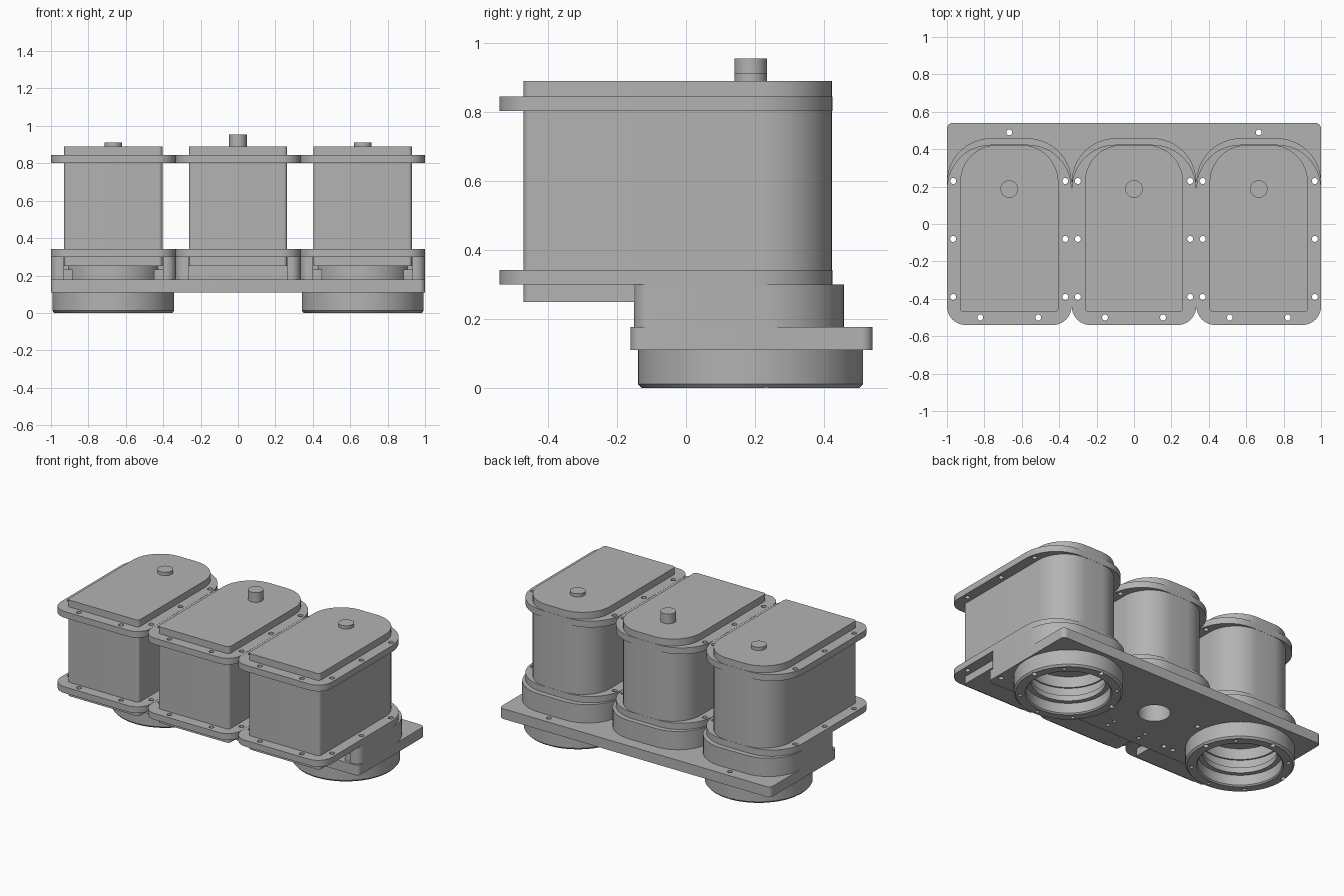
import bpy, bmesh, math
from mathutils import Matrix

if "Cube" in bpy.data.objects:
    bpy.data.objects.remove(bpy.data.objects["Cube"], do_unlink=True)

grey = bpy.data.materials.new("plain grey")
grey.use_nodes = True
grey.diffuse_color = (0.45, 0.45, 0.45, 1)
grey.node_tree.nodes["Principled BSDF"].inputs["Base Color"].default_value = grey.diffuse_color

PITCH = 0.667      # spacing of the three units
AXIS_Y = 0.187     # shared depth of the shafts and bores
UNITS = {"right": -PITCH, "middle": 0, "left": PITCH}


def finish(name, bm):
    bmesh.ops.recalc_face_normals(bm, faces=bm.faces)
    mesh = bpy.data.meshes.new(name)
    bm.to_mesh(mesh)
    bm.free()
    mesh.materials.append(grey)
    ob = bpy.data.objects.new(name, mesh)
    bpy.context.collection.objects.link(ob)
    return ob


def slab(name, x, half, y0, y1, z0, z1, r_front, r_back):
    """Extruded rectangle with separate front and back corner radii."""
    pts = []
    corners = [(half, y1, -1, -1, r_back, 0), (-half, y1, 1, -1, r_back, 90),
               (-half, y0, 1, 1, r_front, 180), (half, y0, -1, 1, r_front, 270)]
    for cx, cy, sx, sy, r, start in corners:
        steps = 12 if r else 0
        for i in range(steps + 1):
            a = math.radians(start + 90 * i / max(steps, 1))
            pts.append((x + cx + sx * r + r * math.cos(a), cy + sy * r + r * math.sin(a), z0))
    bm = bmesh.new()
    face = bm.faces.new([bm.verts.new(p) for p in pts])
    up = bmesh.ops.extrude_face_region(bm, geom=[face])["geom"]
    bmesh.ops.translate(bm, vec=(0, 0, z1 - z0), verts=[v for v in up if isinstance(v, bmesh.types.BMVert)])
    return finish(name, bm)


def rods(name, places, r, z0, z1, sides=16):
    """One or more upright cylinders in a single mesh."""
    bm = bmesh.new()
    for x, y in places:
        bmesh.ops.create_cone(bm, cap_ends=True, segments=sides, radius1=r, radius2=r,
                              depth=z1 - z0, matrix=Matrix.Translation((x, y, (z0 + z1) / 2)))
    return finish(name, bm)


def lathe(name, x, profile, sides=64):
    """Closed (radius, height) loop turned about a bore axis."""
    bm = bmesh.new()
    rings = []
    for i in range(sides):
        a = 2 * math.pi * i / sides
        rings.append([bm.verts.new((x + r * math.cos(a), AXIS_Y + r * math.sin(a), z)) for r, z in profile])
    n = len(profile)
    for i in range(sides):
        a, b = rings[i], rings[(i + 1) % sides]
        for j in range(n):
            k = (j + 1) % n
            bm.faces.new((a[j], b[j], b[k], a[k]))
    return finish(name, bm)


def cut(ob, *cutters):
    """Subtract the cutters and bake the result."""
    for c in cutters:
        mod = ob.modifiers.new("cut", 'BOOLEAN')
        mod.operation, mod.solver, mod.object = 'DIFFERENCE', 'EXACT', c
    bpy.context.view_layer.update()
    baked = bpy.data.meshes.new_from_object(ob.evaluated_get(bpy.context.evaluated_depsgraph_get()))
    ob.modifiers.clear()
    ob.data = baked
    return ob


# Cutters: screw holes, bores
helpers = []


def helper(ob):
    ob.hide_render = True
    helpers.append(ob)
    return ob


side_holes = [(x + s * 0.3, y) for x in UNITS.values() for s in (-1, 1) for y in (0.23, -0.08, -0.39)]
front_holes = [(x + s * 0.155, -0.5) for x in UNITS.values() for s in (-1, 1)]
rear_holes = [(s * PITCH, 0.49) for s in (-1, 1)]
drill = helper(rods("drill", side_holes + front_holes + rear_holes, 0.016, -0.1, 1.2))
bores = helper(rods("bore_cutter", [(s * PITCH, AXIS_Y) for s in (-1, 1)], 0.25, -0.1, 0.25, 64))
small_bore = helper(rods("small_bore_cutter", [(0, AXIS_Y)], 0.097, -0.1, 0.25, 48))
pin_holes = helper(rods("pin_hole_cutter", [(x, y) for x in (-0.12, 0.12) for y in (-0.1, -0.04)],
                        0.012, 0, 0.16))

# Base plate
parts = [cut(slab("base_plate", 0, 1, -0.16, 0.54, 0.11, 0.178, 0.03, 0.03),
             drill, bores, small_bore, pin_holes)]

for side, x in UNITS.items():
    outer = x != 0
    # Main body with its lid
    parts.append(slab(side + "_body", x, 0.263, -0.47, 0.423, 0.25, 0.844, 0.02, 0.2))
    parts.append(slab(side + "_lid", x, 0.263, -0.47, 0.423, 0.844, 0.89, 0.02, 0.2))

    # Bolted flanges
    for level, z in (("lower", 0.30), ("upper", 0.802)):
        flange = slab(f"{side}_{level}_flange", x, 0.333, -0.54, 0.424, z, z + 0.042, 0.1, 0.235)
        parts.append(cut(flange, drill))

    # Collar between base plate and body, open at the front
    collar = slab(side + "_collar", x, 0.333, -0.15, 0.458, 0.177, 0.3, 0.05, 0.235)
    slot = helper(slab("slot_cutter", x, 0.265, -0.3, 0.08 if outer else -0.1, 0.15, 0.32, 0, 0))
    parts.append(cut(collar, slot, bores if outer else small_bore, drill))

    # Shaft on the lid
    parts.append(rods(side + "_shaft", [(x, AXIS_Y)], 0.047, 0.88, 0.912 if outer else 0.955, 40))

    if outer:
        # Socket ring under the plate, with an inner lip and screw holes
        ring = lathe(side + "_socket_ring", x,
                     [(0.315, 0), (0.326, 0.012), (0.326, 0.111), (0.222, 0.111),
                      (0.222, 0.075), (0.252, 0.075), (0.252, 0.008), (0.26, 0)])
        angles = [math.radians(a) for a in (45, 135, 225, 270, 315)]
        screws = helper(rods("ring_screw_cutter", [(x + 0.29 * math.cos(a), AXIS_Y + 0.29 * math.sin(a))
                                                   for a in angles], 0.012, -0.05, 0.05))
        parts.append(cut(ring, screws, drill))
        # Inner sleeve and front stop blocks
        parts.append(lathe(side + "_sleeve", x, [(0.262, 0.177), (0.262, 0.26), (0.24, 0.26), (0.24, 0.177)]))
        for s, tag in ((-1, "right"), (1, "left")):
            parts.append(slab(f"{side}_stop_block_{tag}", x + s * 0.243, 0.024, -0.14, -0.06,
                              0.177, 0.232, 0, 0))

# Remove cutters, then shade
for ob in helpers:
    bpy.data.objects.remove(ob, do_unlink=True)
bpy.ops.object.select_all(action='DESELECT')
for ob in parts:
    ob.select_set(True)
bpy.context.view_layer.objects.active = parts[0]
bpy.ops.object.shade_smooth_by_angle(angle=math.radians(30))
